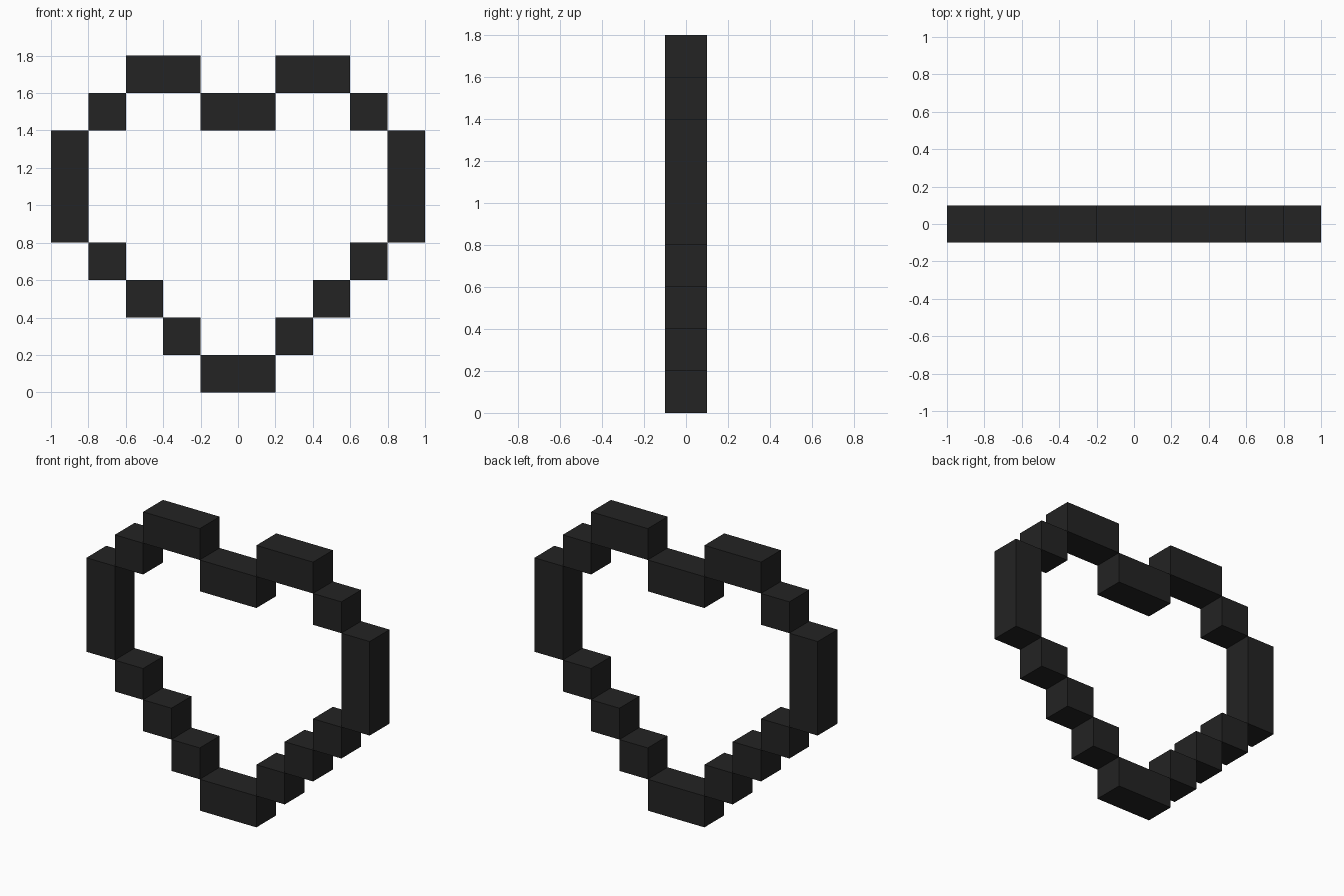
import bpy
import bmesh

cube = bpy.data.objects.get("Cube")
if cube:
    bpy.data.objects.remove(cube, do_unlink=True)

U = 0.2  # edge length of one block

# Single flat colour
black = bpy.data.materials.new("soft_black")
black.use_nodes = True
colour = (0.017, 0.017, 0.017, 1.0)
black.diffuse_color = colour
bsdf = black.node_tree.nodes["Principled BSDF"]
bsdf.inputs["Base Color"].default_value = colour
bsdf.inputs["Roughness"].default_value = 0.8


def block(name, x0, x1, z0, z1):
    """Box one block deep, spanning the given block coordinates."""
    bm = bmesh.new()
    bmesh.ops.create_cube(bm, size=1.0)
    bmesh.ops.scale(bm, vec=((x1 - x0) * U, U, (z1 - z0) * U), verts=bm.verts)
    mesh = bpy.data.meshes.new(name)
    bm.to_mesh(mesh)
    bm.free()
    mesh.materials.append(black)
    obj = bpy.data.objects.new(name, mesh)
    obj.location = ((x0 + x1) * U / 2, 0, (z0 + z1) * U / 2)
    bpy.context.collection.objects.link(obj)


# Centre blocks: bottom tip and top notch
block("bottom_tip", -1, 1, 0, 1)
block("top_notch", -1, 1, 7, 8)

# Side blocks of the heart outline, mirrored left and right
side_parts = [
    ("lower_step", 1, 2, 1, 2),
    ("middle_step", 2, 3, 2, 3),
    ("upper_step", 3, 4, 3, 4),
    ("side_wall", 4, 5, 4, 7),
    ("shoulder", 3, 4, 7, 8),
    ("top_lobe", 1, 3, 8, 9),
]
for name, x0, x1, z0, z1 in side_parts:
    block("left_" + name, x0, x1, z0, z1)
    block("right_" + name, -x1, -x0, z0, z1)
